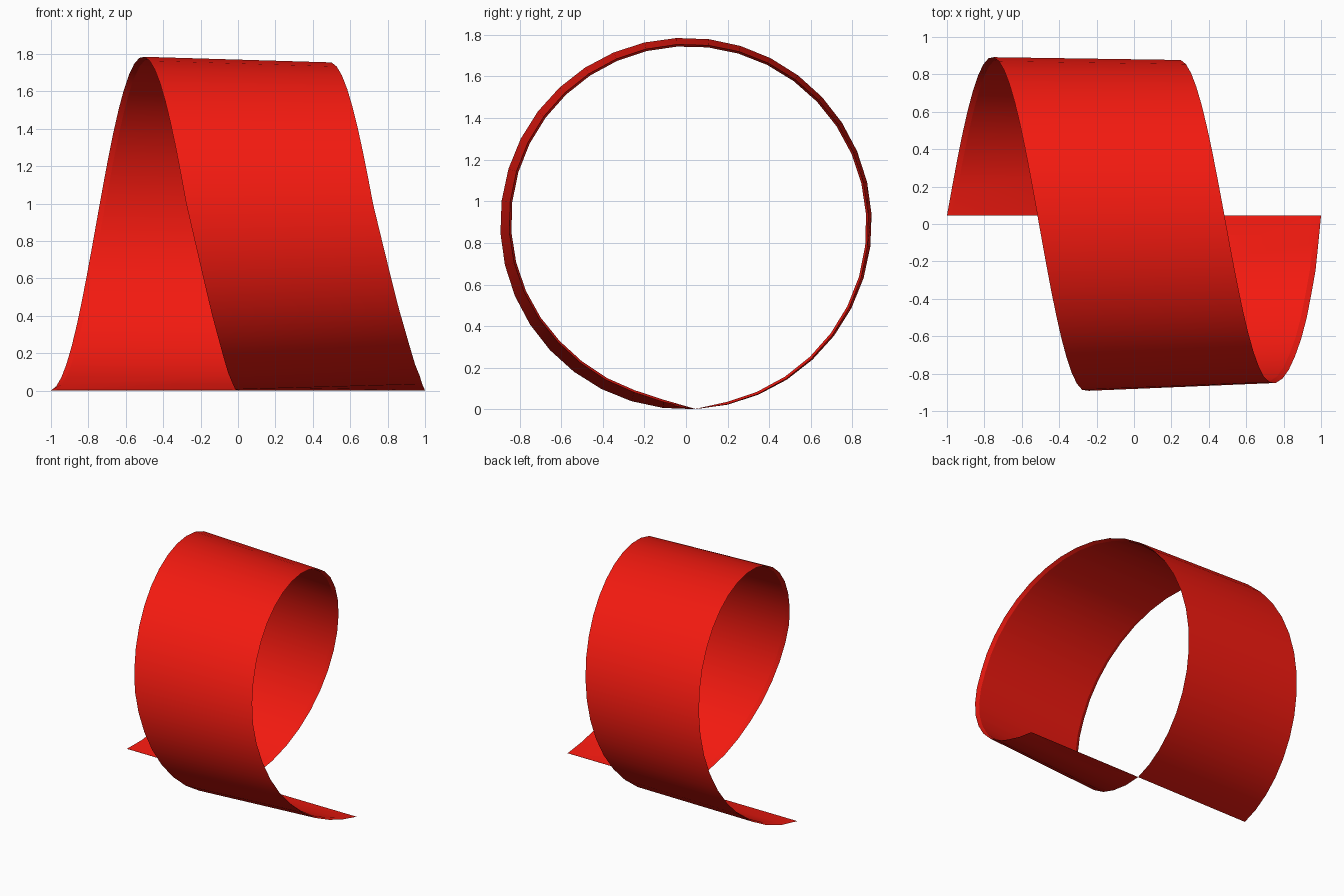
import bpy, bmesh, math

if "Cube" in bpy.data.objects:
    bpy.data.objects.remove(bpy.data.objects["Cube"])

SEGMENTS = 36
RADIUS = 0.893
WIDTH = 1.0
THICK = 0.012
RIM = 0.03

# (turn in degrees, value) profiles along the winding
TAPER = [(0, 0), (90, 0.015), (180, 0.03), (270, 0.042), (315, 0.055), (345, 0.042), (360, 0)]
LEAD = [(0, 0), (260, 0), (285, 0.02), (315, 0.035), (340, 0.026), (360, 0)]


def sample(table, a):
    for (a0, v0), (a1, v1) in zip(table, table[1:]):
        if a <= a1:
            return v0 + (v1 - v0) * (a - a0) / (a1 - a0)
    return table[-1][1]


def point(x, radius, turn):
    t = math.radians(turn + 2.9)
    return (x, radius * math.sin(t), RADIUS - radius * math.cos(t))


# Ribbon: one full turn of a helix, thin section with bevelled inner rims
bm = bmesh.new()
rings = []
for i in range(SEGMENTS + 1):
    turn = 360 * i / SEGMENTS
    x = -1 + turn / 360 + sample(LEAD, turn)
    taper = sample(TAPER, turn)
    thick = THICK if 0 < i < SEGMENTS else 0.001
    section = [(0, 0), (RIM, thick), (WIDTH - RIM, thick), (WIDTH, 0)]
    rings.append([bm.verts.new(point(x + u, RADIUS - taper * u - d, turn)) for u, d in section])

for a, b in zip(rings, rings[1:]):
    for j in range(4):
        k = (j + 1) % 4
        bm.faces.new((a[j], a[k], b[k], b[j]))
bm.faces.new(rings[0])
bm.faces.new(rings[-1])
bmesh.ops.recalc_face_normals(bm, faces=bm.faces[:])

mesh = bpy.data.meshes.new("spiral_ribbon")
bm.to_mesh(mesh)
bm.free()
ribbon = bpy.data.objects.new("spiral_ribbon", mesh)
bpy.context.collection.objects.link(ribbon)

# Red finish
red = bpy.data.materials.new("red")
red.diffuse_color = (0.9, 0.01, 0.005, 1)
red.use_nodes = True
red.node_tree.nodes["Principled BSDF"].inputs["Base Color"].default_value = red.diffuse_color
mesh.materials.append(red)

bpy.context.view_layer.objects.active = ribbon
ribbon.select_set(True)
bpy.ops.object.shade_smooth_by_angle(angle=math.radians(15))
